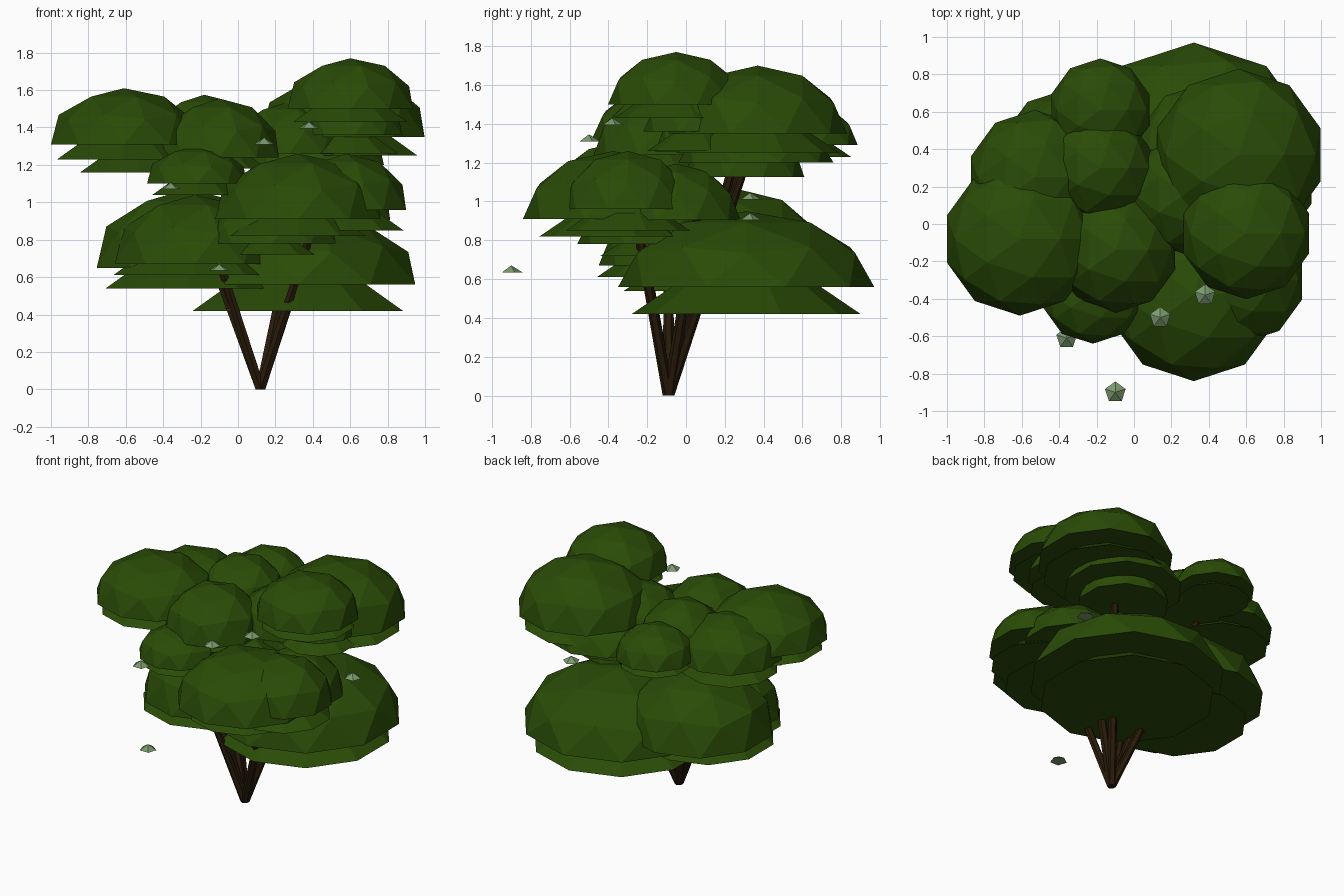
import bpy, bmesh, math
from mathutils import Vector

if "Cube" in bpy.data.objects:
    bpy.data.objects.remove(bpy.data.objects["Cube"])


def material(name, rgb):
    m = bpy.data.materials.new(name)
    m.diffuse_color = (*rgb, 1)
    m.use_nodes = True
    m.node_tree.nodes["Principled BSDF"].inputs["Base Color"].default_value = m.diffuse_color
    return m


LEAF = material("leaf green", (0.023, 0.071, 0.002))
BARK = material("dark bark", (0.022, 0.011, 0.003))
PETAL = material("pale sage", (0.20, 0.33, 0.16))


def finish(bm, name, mat):
    bmesh.ops.recalc_face_normals(bm, faces=bm.faces)
    me = bpy.data.meshes.new(name)
    bm.to_mesh(me)
    bm.free()
    me.materials.append(mat)
    ob = bpy.data.objects.new(name, me)
    bpy.context.collection.objects.link(ob)
    return ob


def dome(name, x, y, z, r, h):
    """Flat-bottomed upper half of a faceted sphere."""
    bm = bmesh.new()
    bmesh.ops.create_icosphere(bm, subdivisions=2, radius=1)
    low = [v for v in bm.verts if v.co.z < -0.01]
    bmesh.ops.delete(bm, geom=low, context='VERTS')
    rim = [e for e in bm.edges if e.is_boundary]
    bmesh.ops.contextual_create(bm, geom=rim)
    bmesh.ops.scale(bm, vec=(r, r, h), verts=bm.verts)
    bmesh.ops.translate(bm, vec=(x, y, z), verts=bm.verts)
    return finish(bm, name, LEAF)


def cone(name, x, y, z, r, h, sides, mat):
    """Shallow flat-bottomed cone standing on height z."""
    bm = bmesh.new()
    bmesh.ops.create_cone(bm, cap_ends=True, segments=sides, radius1=r, radius2=0, depth=h)
    bmesh.ops.remove_doubles(bm, verts=bm.verts, dist=0.0001)
    bmesh.ops.translate(bm, vec=(x, y, z + h / 2), verts=bm.verts)
    return finish(bm, name, mat)


def stem(name, a, b, r):
    """Six-sided straight tube, sheared so its foot stays level."""
    a, b = Vector(a), Vector(b)
    bm = bmesh.new()
    bmesh.ops.create_cone(bm, cap_ends=True, segments=6, radius1=r, radius2=r * 0.8,
                          depth=(b - a).length)
    for v in bm.verts:
        p = a if v.co.z < 0 else b
        v.co = Vector((v.co.x + p.x, v.co.y + p.y, p.z))
    return finish(bm, name, BARK)


# Foliage: x, y, bottom z, radius, height, then skirt bottom z and skirt radius
foliage = [
    (0.32, 0.31, 0.56, 0.66, 0.39, 0.42, 0.59),    # low back right
    (-0.27, 0.24, 0.65, 0.51, 0.42, 0.54, 0.46),   # low left
    (-0.23, 0.00, 0.67, 0.45, 0.37, 0.61, 0.46),   # low left front
    (0.18, -0.20, 0.78, 0.36, 0.25, 0.72, 0.24),   # middle filler
    (0.32, -0.375, 0.91, 0.465, 0.35, 0.82, 0.38),  # front
    (0.58, -0.30, 0.96, 0.335, 0.30, 0.85, 0.32),  # front right
    (0.50, -0.05, 0.905, 0.33, 0.29, None, None),  # right
    (-0.22, -0.36, 1.10, 0.28, 0.20, 1.04, 0.25),  # small front left
    (-0.10, -0.14, 1.24, 0.335, 0.315, 1.18, 0.27),  # upper middle
    (-0.18, 0.30, 1.31, 0.29, 0.265, 1.23, 0.25),  # upper middle back
    (-0.53, 0.25, 1.26, 0.36, 0.28, 1.16, 0.33),   # upper left back
    (-0.18, 0.61, 1.29, 0.275, 0.22, 1.23, 0.24),  # upper back
    (-0.61, -0.08, 1.31, 0.41, 0.30, 1.23, 0.375),  # upper left
    (0.56, 0.37, 1.35, 0.46, 0.35, 1.25, 0.42),    # upper right back
    (0.27, 0.16, 1.257, 0.32, 0.28, None, None),   # between upper middle and right
    (0.35, 0.30, 1.125, 0.31, 0.30, None, None),   # under the upper right
    (0.40, 0.36, 1.20, 0.40, 0.22, None, None),    # under the upper right
    (0.60, -0.05, 1.50, 0.352, 0.27, 1.43, 0.32),  # crown
    (0.62, 0.05, 1.36, 0.27, 0.20, 1.26, 0.25),    # under the crown
]
for i, (x, y, z, r, h, sz, sr) in enumerate(foliage, 1):
    dome(f"foliage_dome_{i}", x, y, z, r, h)
    if sz:
        sy = 0.14 if i == 2 else y
        cone(f"foliage_skirt_{i}", x, sy, sz, sr, 0.68 * sr, 10, LEAF)

# Stems fanning out from one root
root = (0.12, -0.09, 0)
tips = [(0.45, 0.34, 1.30), (0.55, 0.12, 1.30), (0.42, -0.26, 0.93),
        (0.38, 0.26, 1.25), (-0.30, 0.32, 1.28), (-0.17, -0.09, 0.78),
        (-0.12, -0.22, 0.75), (-0.14, 0.08, 0.75)]
for i, tip in enumerate(tips, 1):
    stem(f"stem_{i}", root, tip, 0.03)

# Small five-sided blossoms
blossoms = [(-0.10, -0.90, 0.635), (-0.36, -0.61, 1.07), (0.14, -0.50, 1.31),
            (0.38, -0.38, 1.395), (0.70, 0.33, 0.905), (0.40, 0.33, 1.01)]
for i, (x, y, z) in enumerate(blossoms, 1):
    cone(f"blossom_{i}", x, y, z, 0.058, 0.036, 5, PETAL)
